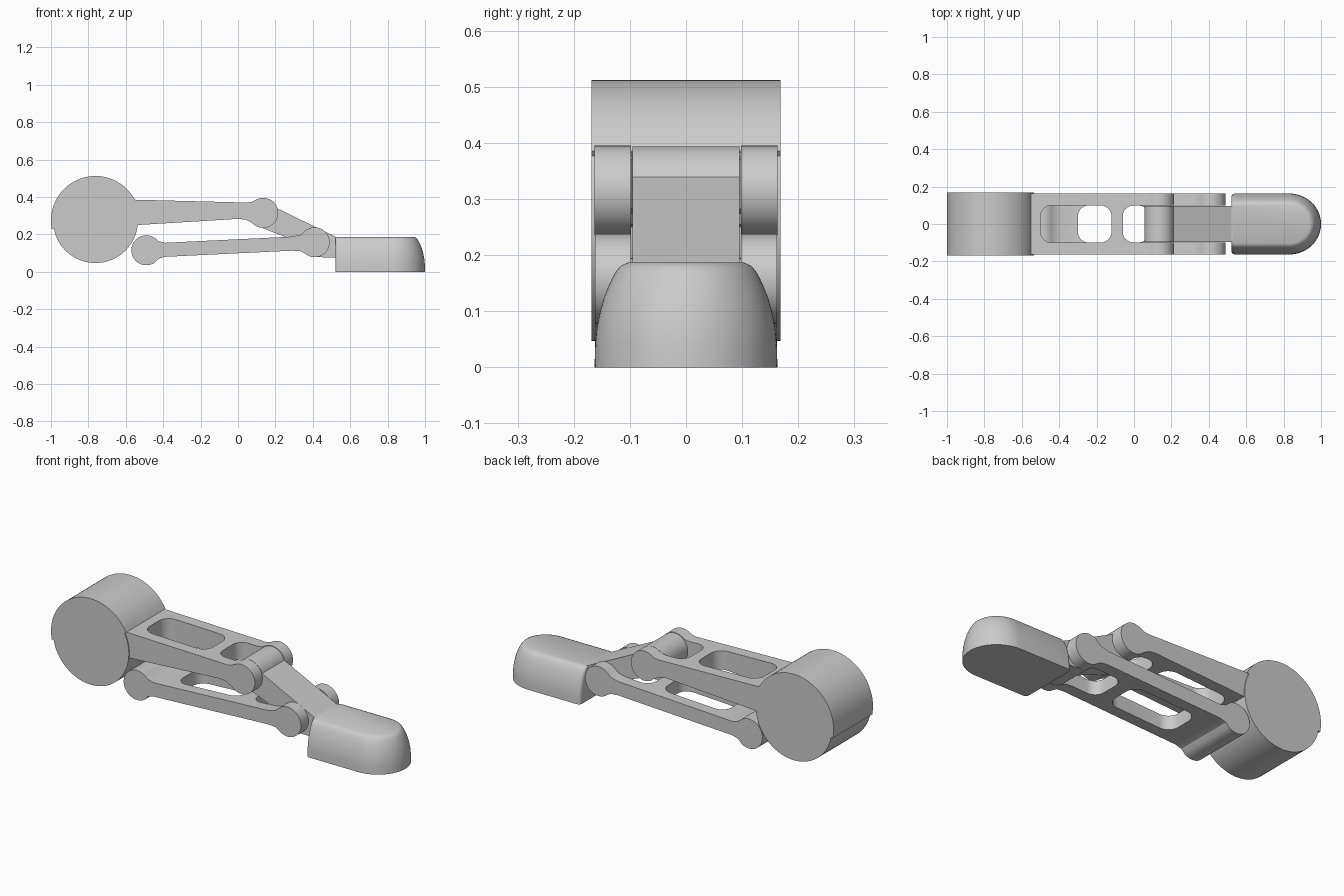
import bpy, bmesh
from math import sin, cos, radians, pi

if "Cube" in bpy.data.objects:
    bpy.data.objects.remove(bpy.data.objects["Cube"])


def arc(cx, cy, r, a0, a1, n=28):
    return [(cx + r * cos(radians(a0 + (a1 - a0) * i / n)),
             cy + r * sin(radians(a0 + (a1 - a0) * i / n))) for i in range(n + 1)]


def rounded_rect(x0, x1, h, r):
    return (arc(x1 - r, h - r, r, 0, 90, 8) + arc(x0 + r, h - r, r, 90, 180, 8)
            + arc(x0 + r, -h + r, r, 180, 270, 8) + arc(x1 - r, -h + r, r, 270, 360, 8))


def loft(name, rings):
    bm = bmesh.new()
    vs = [[bm.verts.new(p) for p in ring] for ring in rings]
    n = len(vs[0])
    for a, b in zip(vs, vs[1:]):
        for i in range(n):
            j = (i + 1) % n
            bm.faces.new((a[i], a[j], b[j], b[i]))
    bm.faces.new(vs[0][::-1])
    bm.faces.new(vs[-1])
    bmesh.ops.recalc_face_normals(bm, faces=bm.faces)
    me = bpy.data.meshes.new(name)
    bm.to_mesh(me)
    bm.free()
    ob = bpy.data.objects.new(name, me)
    bpy.context.collection.objects.link(ob)
    return ob


def side_profile(name, pts, half):
    return loft(name, [[(x, y, z) for x, z in pts] for y in (-half, half)])


def activate(ob):
    bpy.ops.object.select_all(action='DESELECT')
    ob.select_set(True)
    bpy.context.view_layer.objects.active = ob


def cut_slots(ob, slots):
    for x0, x1, h, r in slots:
        outline = rounded_rect(x0, x1, h, r)
        cutter = loft("slot_cutter", [[(x, y, z) for x, y in outline] for z in (-0.2, 0.8)])
        cutter.hide_render = True
        mod = ob.modifiers.new("slot", 'BOOLEAN')
        mod.operation = 'DIFFERENCE'
        mod.solver = 'EXACT'
        mod.object = cutter
        activate(ob)
        bpy.ops.object.modifier_apply(modifier=mod.name)
        bpy.data.objects.remove(cutter)


# Round base hub with a slightly larger cover over its upper half
hub = side_profile("base_hub", arc(-0.762, 0.274, 0.238, 28, 191, 56)
                   + arc(-0.762, 0.274, 0.227, 191, 387, 56), 0.168)

# Upper link: slotted bar ending in a forked knuckle
upper = side_profile("upper_link",
                     [(-0.62, 0.387), (-0.62, 0.245), (0.0, 0.283), (0.04, 0.279), (0.07, 0.264)]
                     + arc(0.135, 0.315, 0.08, -120, 120, 40)
                     + [(0.075, 0.374), (0.05, 0.37)], 0.163)
cut_slots(upper, [(-0.5, -0.12, 0.1, 0.06), (-0.06, 0.5, 0.098, 0.055)])

# Lower link: round bar at the back, slot, forked knuckle at the front
lower = side_profile("lower_link",
                     arc(-0.49, 0.115, 0.08, 55, 305, 40)
                     + [(-0.425, 0.07), (-0.39, 0.08), (0.29, 0.113), (0.335, 0.11)]
                     + arc(0.41, 0.158, 0.08, -130, 125, 40)
                     + [(0.335, 0.198), (0.29, 0.188), (-0.39, 0.155), (-0.425, 0.164)], 0.162)
cut_slots(lower, [(-0.3, 0.08, 0.1, 0.06), (0.15, 0.8, 0.098, 0.055)])

# Middle link joining both forks to the tip
middle = side_profile("middle_link",
                      arc(0.135, 0.315, 0.079, 18, 262, 40)
                      + [(0.25, 0.187), (0.335, 0.145)]
                      + arc(0.41, 0.158, 0.079, 200, 270, 14)
                      + [(0.54, 0.075), (0.54, 0.178)], 0.095)


# Finger tip: rounded-nose pad with a domed upper edge
def tip_ring(z, inset):
    h = 0.163 - inset
    nose = [(0.83 + (0.17 - inset) * cos(a), h * sin(a))
            for a in (-pi / 2 + pi * i / 40 for i in range(41))]
    r = 0.02
    back = arc(0.52 + r, h - r, r, 90, 180, 6) + arc(0.52 + r, -h + r, r, 180, 270, 6)
    return [(x, y, z) for x, y in nose + back]


levels = [(0, 0), (0.04, 0.001), (0.07, 0.004), (0.1, 0.01), (0.125, 0.017),
          (0.145, 0.025), (0.16, 0.032), (0.172, 0.039), (0.181, 0.047), (0.187, 0.06)]
tip = loft("finger_tip", [tip_ring(z, i) for z, i in levels])

for ob in (hub, upper, lower, middle, tip):
    activate(ob)
    bpy.ops.object.shade_smooth_by_angle(angle=radians(30))
